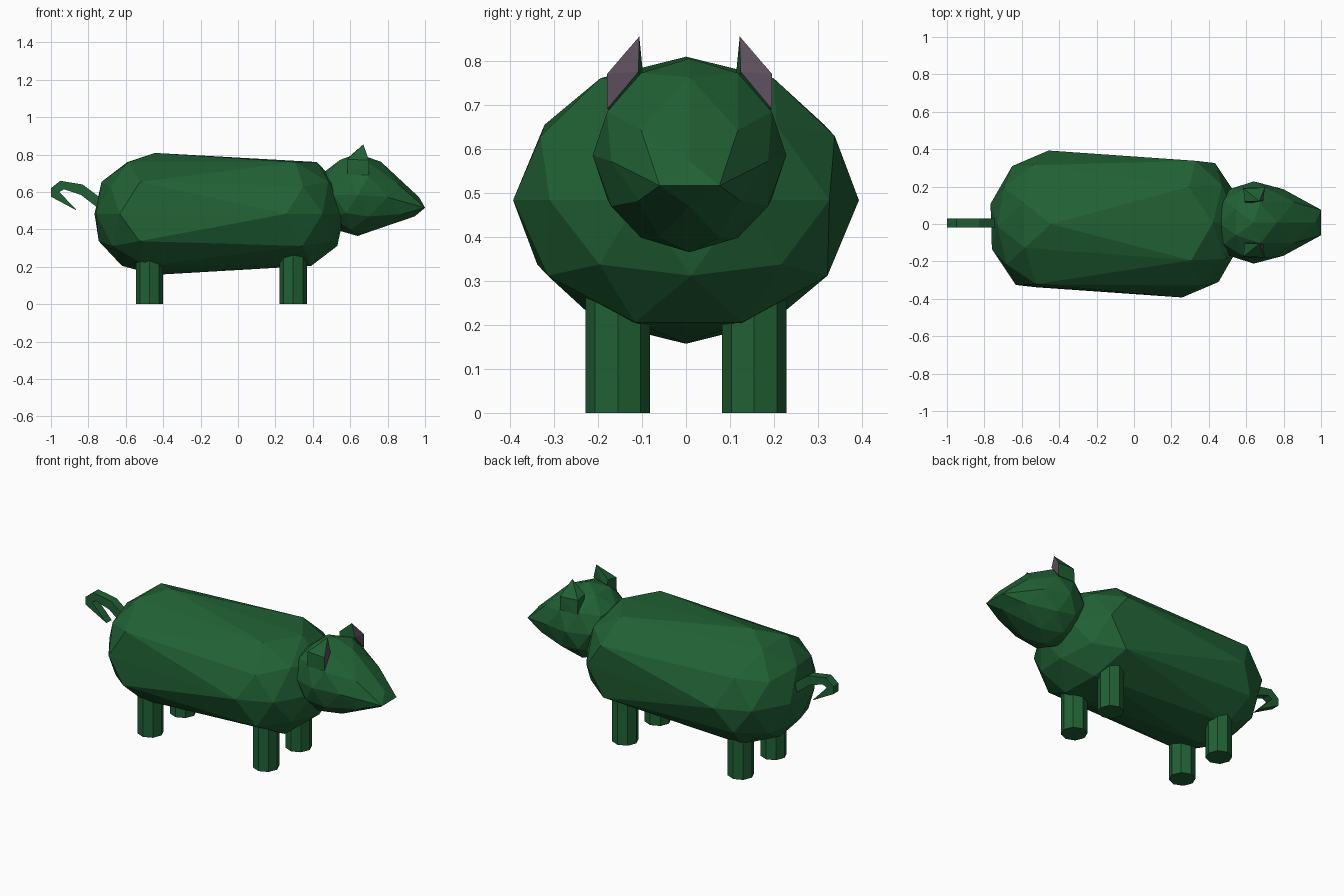
import bpy, bmesh, math
from mathutils import Matrix, Vector

if "Cube" in bpy.data.objects:
    bpy.data.objects.remove(bpy.data.objects["Cube"])


def material(name, rgb):
    m = bpy.data.materials.new(name)
    m.diffuse_color = (*rgb, 1)
    m.use_nodes = True
    m.node_tree.nodes["Principled BSDF"].inputs["Base Color"].default_value = m.diffuse_color
    return m


GREEN = material("green", (0.015, 0.12, 0.035))
RED = material("red", (0.30, 0.005, 0.02))
PURPLE = material("purple", (0.11, 0.08, 0.11))


def finish(bm, name, *mats):
    bmesh.ops.recalc_face_normals(bm, faces=bm.faces[:])
    me = bpy.data.meshes.new(name)
    bm.to_mesh(me)
    bm.free()
    for m in mats:
        me.materials.append(m)
    ob = bpy.data.objects.new(name, me)
    bpy.context.collection.objects.link(ob)
    return ob


# Body: coarse ball, split in the middle and pulled apart along x
bm = bmesh.new()
bmesh.ops.create_icosphere(bm, subdivisions=2, radius=1,
                           matrix=Matrix.Rotation(math.radians(2), 4, 'Z'))
for v in bm.verts:
    x, y, z = v.co
    v.co = ((0.246 if x > 0.01 else -0.445) + x * 0.335, y * 0.393, 0.483 + z * 0.326)
finish(bm, "body", GREEN)

# Head: coarse ball with its front drawn out into a snout
bm = bmesh.new()
bmesh.ops.create_icosphere(bm, subdivisions=2, radius=1)
for v in bm.verts:
    t = min(1, max(0, (v.co.x - 0.5) / 0.45))
    x, y, z = v.co * 0.22
    z += 0.585
    v.co = (0.64 + x + t * 0.151, 0.008 + y, z + (0.47 - z) * 0.6 * t)
finish(bm, "head", GREEN)

# Ears: wedges with a purple front face
EAR = [(.67, .114, .855), (.70, .187, .77), (.70, .187, .69), (.69, .116, .775),
       (.585, .182, .775), (.59, .112, .785), (.585, .187, .69), (.60, .10, .71)]
for side, s in (("left", 1), ("right", -1)):
    bm = bmesh.new()
    for x, y, z in EAR:
        bm.verts.new((x, 0.008 + s * y, z))
    bmesh.ops.convex_hull(bm, input=bm.verts[:])
    bmesh.ops.recalc_face_normals(bm, faces=bm.faces[:])
    for f in bm.faces:
        f.normal_update()
        f.material_index = 1 if f.normal.x > 0.5 else 0
    finish(bm, side + "_ear", GREEN, PURPLE)

    # Eyes
    bm = bmesh.new()
    bmesh.ops.create_uvsphere(bm, u_segments=8, v_segments=6, radius=0.023)
    for v in bm.verts:
        v.co = Vector((v.co.x * 0.9, v.co.y, v.co.z * 0.9)) + Vector((.772, .006 + s * .097, .677))
    finish(bm, side + "_eye", RED)

    # Legs: octagonal posts
    for end, x in (("front", 0.295), ("back", -0.473)):
        bm = bmesh.new()
        bmesh.ops.create_cone(bm, cap_ends=True, segments=8, radius1=0.073, radius2=0.073,
                              depth=0.32, matrix=Matrix.Translation((x, s * 0.155, 0.16)))
        finish(bm, f"{end}_{side}_leg", GREEN)

# Tail: hooked profile, extruded sideways
TAIL = [(-.70, .56), (-.75, .58), (-.83, .64), (-.95, .66), (-1, .62), (-1, .575),
        (-.86, .50), (-.955, .60), (-.93, .615), (-.84, .585), (-.75, .515), (-.70, .48)]
bm = bmesh.new()
face = bm.faces.new([bm.verts.new((x, -0.02, z)) for x, z in TAIL])
ext = bmesh.ops.extrude_face_region(bm, geom=[face])
bmesh.ops.translate(bm, vec=(0, 0.05, 0),
                    verts=[g for g in ext["geom"] if isinstance(g, bmesh.types.BMVert)])
finish(bm, "tail", GREEN)
